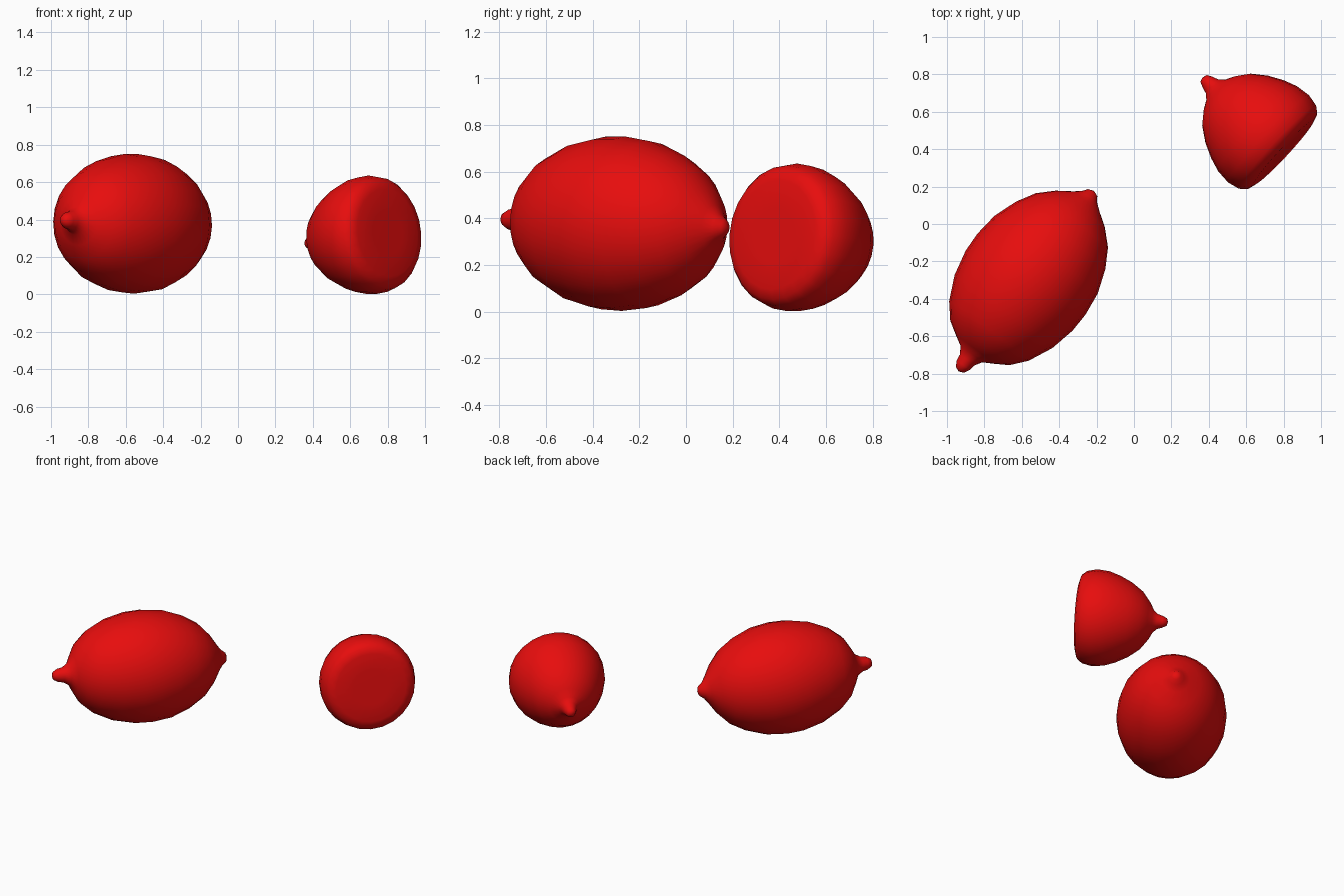
import bpy
import bmesh
import math
from mathutils import Vector, Matrix

cube = bpy.data.objects.get("Cube")
if cube:
    bpy.data.objects.remove(cube)

red = bpy.data.materials.new("red peel")
red.use_nodes = True
colour = (0.8, 0.004, 0.004, 1)
red.diffuse_color = colour
red.node_tree.nodes["Principled BSDF"].inputs["Base Color"].default_value = colour


def fruit(name, profile, centre, axis, squash=1.0, sides=24):
    """Revolve (radius, distance) pairs around an axis through the centre."""
    bm = bmesh.new()
    verts = [bm.verts.new((r, 0, t)) for r, t in profile]
    edges = [bm.edges.new(pair) for pair in zip(verts, verts[1:])]
    bmesh.ops.spin(bm, geom=verts + edges, cent=(0, 0, 0), axis=(0, 0, 1),
                   angle=math.tau, steps=sides)
    bmesh.ops.remove_doubles(bm, verts=bm.verts, dist=0.0005)
    bmesh.ops.recalc_face_normals(bm, faces=bm.faces)
    turn = Vector(axis).to_track_quat('Z', 'Y').to_matrix().to_4x4()
    bm.transform(Matrix.Translation(centre) @ turn @ Matrix.Diagonal((squash, 1, 1, 1)))
    for face in bm.faces:
        face.smooth = True
    mesh = bpy.data.meshes.new(name)
    bm.to_mesh(mesh)
    bm.free()
    mesh.materials.append(red)
    obj = bpy.data.objects.new(name, mesh)
    bpy.context.collection.objects.link(obj)
    return obj


# Whole fruit: long nipple at the front, short stub at the back
whole = [(0, -.62), (.027, -.61), (.044, -.58), (.05, -.545), (.075, -.505),
         (.13, -.475), (.205, -.43), (.275, -.35), (.338, -.22), (.37, -.08),
         (.374, .03), (.358, .16), (.31, .29), (.25, .39), (.17, .465),
         (.095, .515), (.055, .545), (.032, .575), (0, .587)]
fruit("whole_fruit", whole, (-.566, -.292, .378), (.6, .8, -.03), squash=.965)

# Half fruit: flat cut face with a rounded rim, nipple at the back
half = [(0, 0), (.12, 0), (.235, .001), (.278, .014), (.303, .045),
        (.318, .11), (.31, .19), (.285, .265), (.245, .345), (.19, .42),
        (.125, .47), (.075, .497), (.05, .525), (.038, .56), (.025, .587), (0, .595)]
fruit("half_fruit", half, (.8, .38, .33), (-.73, .68, -.1))
